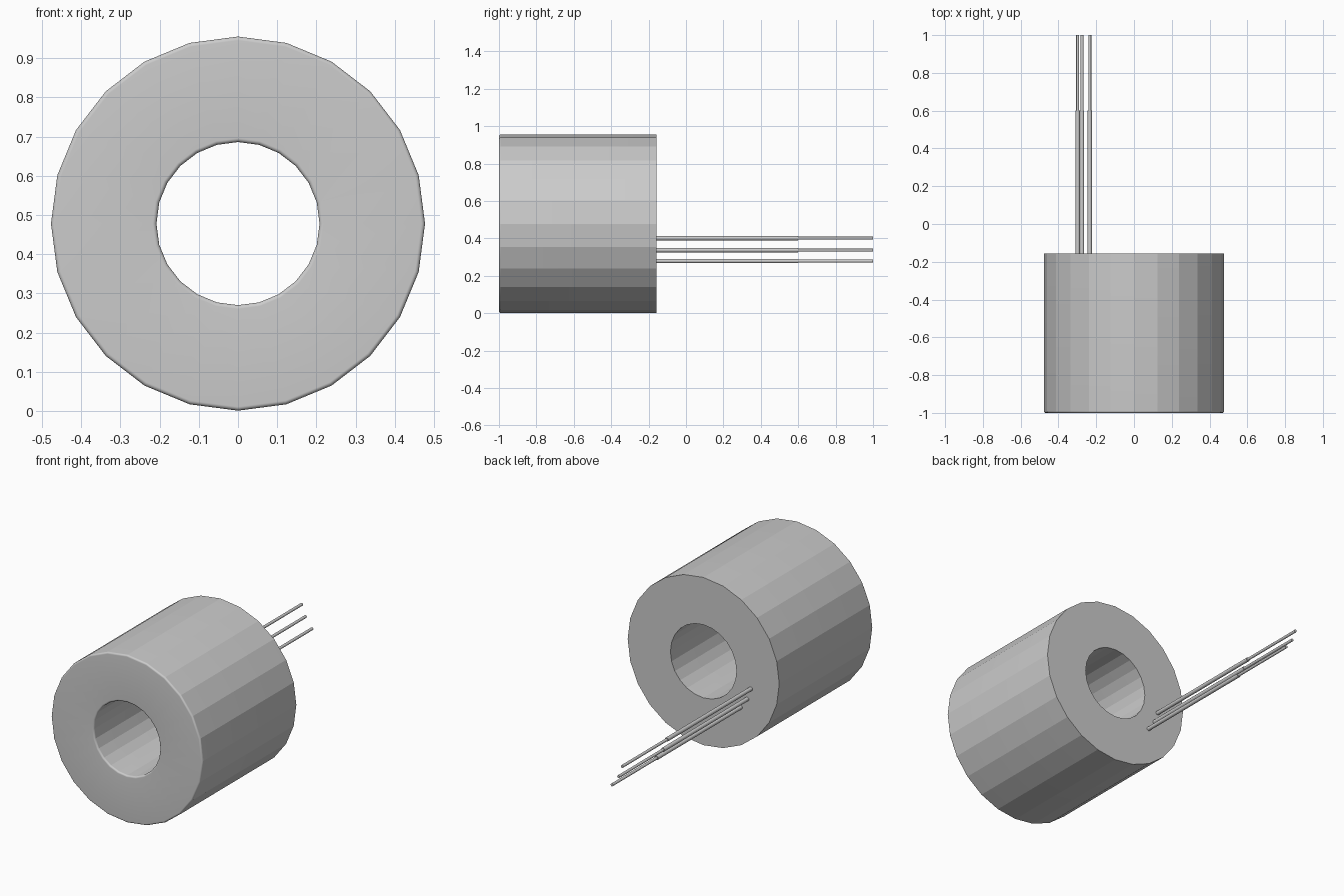
import bpy, bmesh
from math import sin, cos, pi, radians
from mathutils import Matrix, Vector

if "Cube" in bpy.data.objects:
    bpy.data.objects.remove(bpy.data.objects["Cube"])

CZ = 0.478                      # height of the ring axis
FRONT, BACK = -1.0, -0.157
R_OUT, R_IN, FILLET = 0.477, 0.208, 0.01


def finish(name, bm, angle):
    bmesh.ops.recalc_face_normals(bm, faces=bm.faces)
    mesh = bpy.data.meshes.new(name)
    bm.to_mesh(mesh)
    bm.free()
    ob = bpy.data.objects.new(name, mesh)
    bpy.context.collection.objects.link(ob)
    bpy.ops.object.select_all(action='DESELECT')
    ob.select_set(True)
    bpy.context.view_layer.objects.active = ob
    bpy.ops.object.shade_smooth_by_angle(angle=radians(angle))
    return ob


def revolve(name, profile, centre, sides, angle, closed=False):
    """Lathe (radius, y) points around an axis along y."""
    bm = bmesh.new()
    rings = []
    for r, y in profile:
        rings.append([bm.verts.new((centre[0] + r * sin(2 * pi * i / sides), y,
                                    centre[1] + r * cos(2 * pi * i / sides)))
                      for i in range(sides)])
    pairs = list(zip(rings, rings[1:]))
    if closed:
        pairs.append((rings[-1], rings[0]))
    else:
        bm.faces.new(rings[0])
        bm.faces.new(rings[-1])
    for a, b in pairs:
        for i in range(sides):
            j = (i + 1) % sides
            bm.faces.new((a[i], a[j], b[j], b[i]))
    return finish(name, bm, angle)


# Thick ring: front rims are softly rounded, back rims are sharp
SEG = 8
arc = [pi / 2 * k / SEG for k in range(SEG + 1)]
outer = [(R_OUT - FILLET + FILLET * cos(a), FRONT + FILLET - FILLET * sin(a)) for a in arc]
inner = [(R_IN + FILLET - FILLET * cos(a), FRONT + FILLET - FILLET * sin(a)) for a in reversed(arc)]
revolve("ring_body", [(R_OUT, BACK)] + outer + inner + [(R_IN, BACK)],
        (0, CZ), 24, 14, closed=True)

# Three lead wires: insulated sleeve with a thinner bare end
for n, (x, z) in enumerate([(-0.298, 0.401), (-0.275, 0.337), (-0.234, 0.279)], 1):
    revolve(f"wire_sleeve_{n}", [(0.0115, BACK), (0.0115, 0.6)], (x, z), 12, 35)
    revolve(f"wire_end_{n}", [(0.008, 0.6), (0.008, 1.0)], (x, z), 12, 35)
